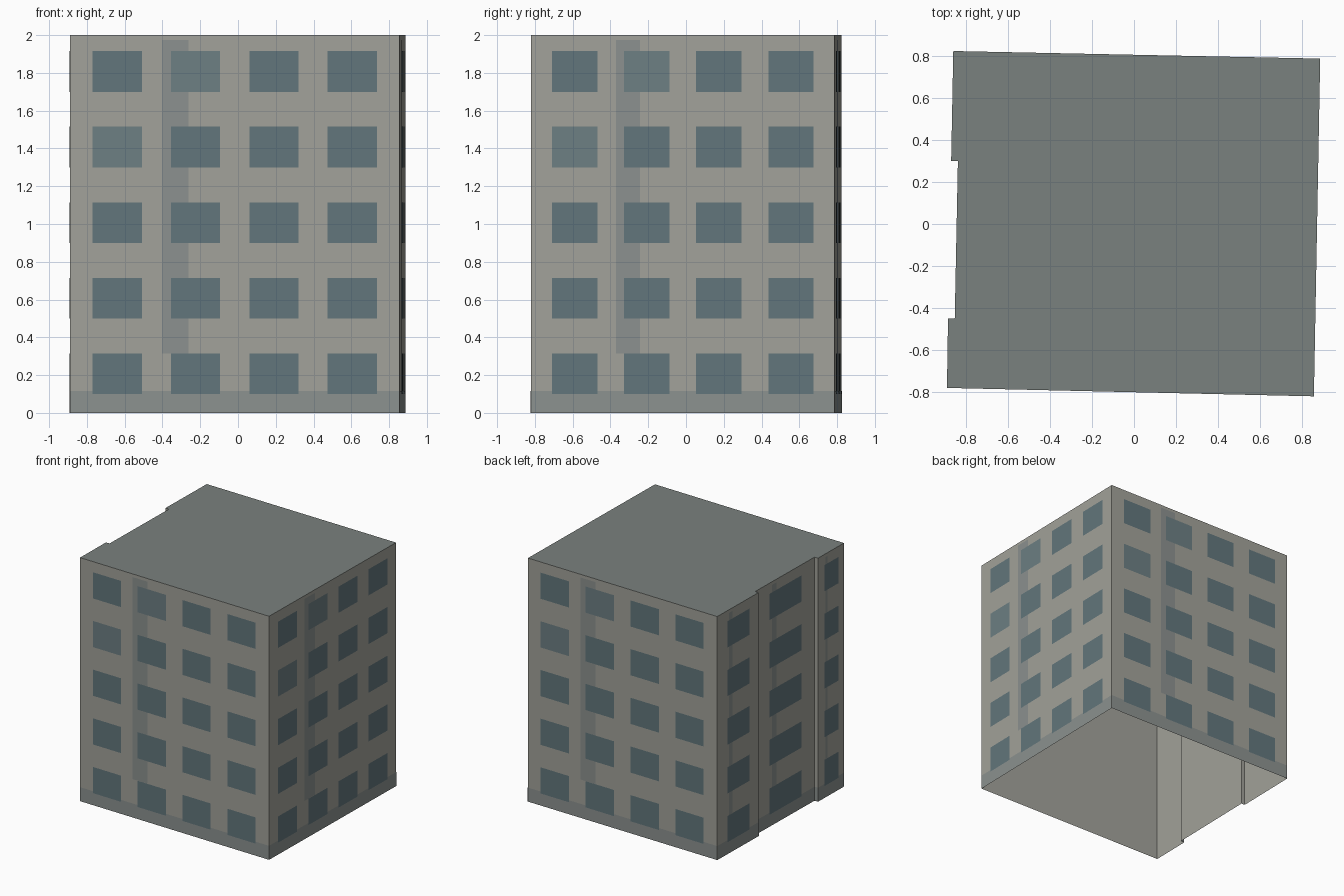
import bpy
from mathutils import Vector

if "Cube" in bpy.data.objects:
    bpy.data.objects.remove(bpy.data.objects["Cube"])

HEIGHT = 2.0
# outline of the slightly skewed block, counter-clockwise from front left
OUTLINE = [(-0.89, -0.78), (0.856, -0.82), (0.886, 0.787), (-0.86, 0.823),
           (-0.87, 0.30), (-0.838, 0.30), (-0.853, -0.45), (-0.885, -0.45)]
# window columns per outline edge (0 = the short returns of the recess)
COLUMNS = [4, 4, 4, 1, 0, 1, 0, 1]
FOUR = [(0.069, 0.218), (0.3065, 0.4555), (0.544, 0.693), (0.7815, 0.9305)]
SPANS = {0: [], 1: [(0.235, 0.775)], 4: FOUR}
ROWS = [(0.10 + 0.4 * i, 0.315 + 0.4 * i) for i in range(5)]


def material(name, rgb):
    m = bpy.data.materials.new(name)
    linear = [((c / 255 + 0.055) / 1.055) ** 2.4 for c in rgb]
    m.diffuse_color = (*linear, 1)
    m.use_nodes = True
    m.node_tree.nodes["Principled BSDF"].inputs["Base Color"].default_value = m.diffuse_color
    return m


def build(name, verts, faces, mat):
    mesh = bpy.data.meshes.new(name)
    mesh.from_pydata(verts, [], faces)
    mesh.materials.append(mat)
    obj = bpy.data.objects.new(name, mesh)
    bpy.context.collection.objects.link(obj)
    return obj


def panel(edge, u, z, offset):
    """Four corners of a flat panel on one wall, u = 0..1 along that wall."""
    a = Vector((*OUTLINE[edge], 0))
    b = Vector((*OUTLINE[(edge + 1) % len(OUTLINE)], 0))
    d = b - a
    out = Vector((d.y, -d.x, 0)).normalized() * offset
    return [a + d * s + out + Vector((0, 0, h))
            for s, h in ((u[0], z[0]), (u[1], z[0]), (u[1], z[1]), (u[0], z[1]))]


def panels(name, quads, mat):
    verts = [v for q in quads for v in q]
    faces = [range(4 * i, 4 * i + 4) for i in range(len(quads))]
    build(name, verts, [tuple(f) for f in faces], mat)


wall = material("concrete", (162, 162, 154))
roof = material("roof_grey", (122, 129, 126))
plinth = material("plinth_grey", (140, 146, 144))
stain = material("stain_grey", (140, 145, 143))
glass = material("glass", (98, 118, 124))
pale = material("pale_glass", (109, 127, 131))

# walls and roof, open underneath
n = len(OUTLINE)
ring = [(x, y, z) for z in (0, HEIGHT) for x, y in OUTLINE]
build("walls", ring, [(i, (i + 1) % n, n + (i + 1) % n, n + i) for i in range(n)], wall)
build("roof", [(x, y, HEIGHT) for x, y in OUTLINE], [tuple(range(n))], roof)

# facade details
bases, stripes, windows, pale_windows = [], [], [], []
for edge, count in enumerate(COLUMNS):
    bases.append(panel(edge, (0, 1), (0, 0.115), 0.002))
    if count:
        stripes.append(panel(edge, (0.279, 0.359), (0.315, 1.975), 0.002))
    for col, u in enumerate(SPANS[count]):
        for row, z in enumerate(ROWS):
            is_pale = count == 4 and (col, row) in ((0, 3), (1, 4))
            (pale_windows if is_pale else windows).append(panel(edge, u, z, 0.004))

panels("base_band", bases, plinth)
panels("wall_stripes", stripes, stain)
panels("windows", windows, glass)
panels("pale_windows", pale_windows, pale)
